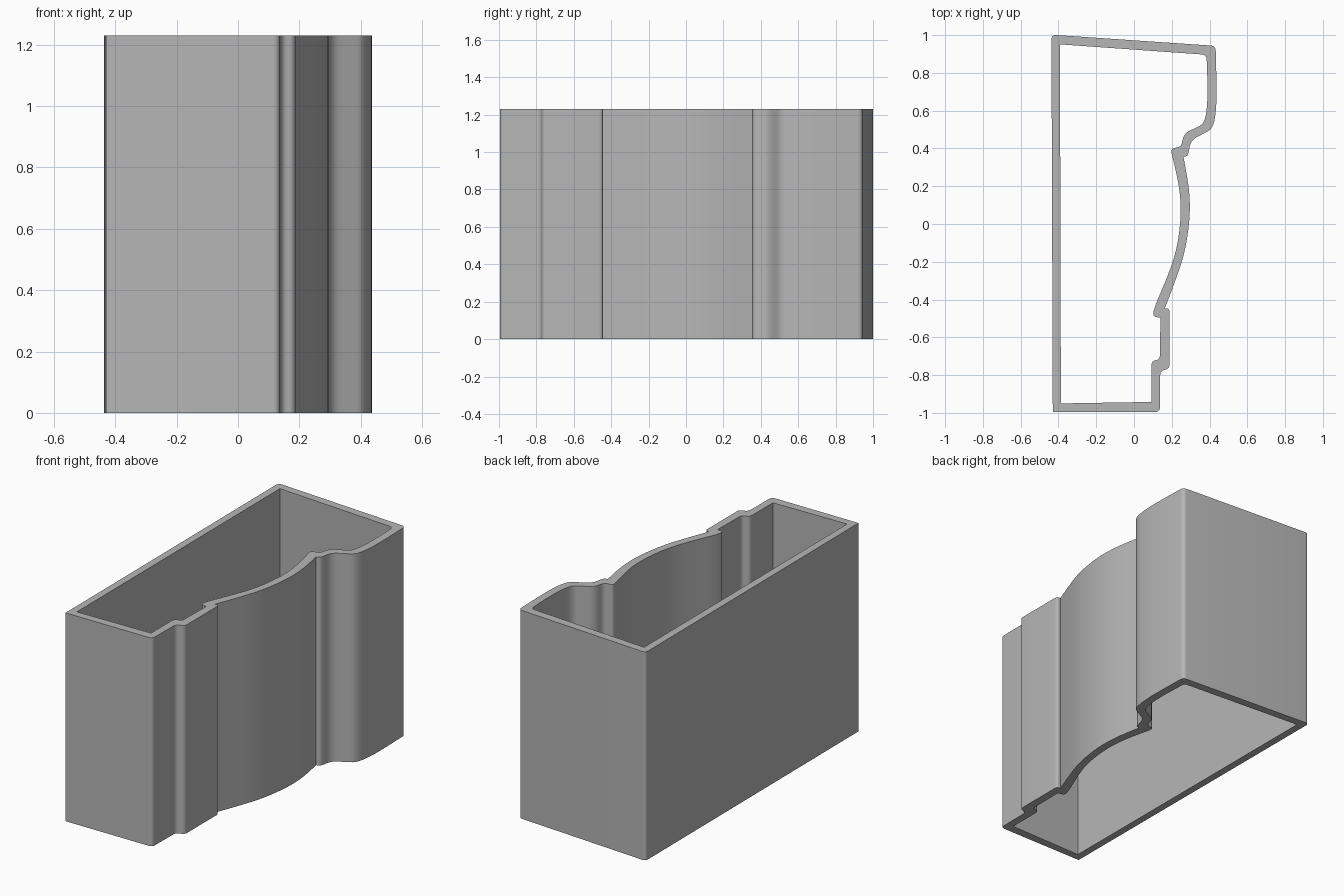
import bpy
import bmesh
import math
from mathutils import Vector

HEIGHT = 1.23
SHARP, TIGHT, FLOW = 0.0, 0.025, 1.0   # corner rounding radii
STEPS = 6

if "Cube" in bpy.data.objects:
    bpy.data.objects.remove(bpy.data.objects["Cube"], do_unlink=True)


def rounded_outline(runs):
    """Round each corner of a closed polygon; large radii blend into a curve."""
    corners = [(Vector(p), radius) for radius, points in runs for p in points]
    outline = []
    for i, (corner, radius) in enumerate(corners):
        before = corners[i - 1][0] - corner
        after = corners[(i + 1) % len(corners)][0] - corner
        if radius == SHARP:
            outline.append(corner)
            continue
        start = corner + before.normalized() * min(radius, before.length / 2)
        end = corner + after.normalized() * min(radius, after.length / 2)
        for step in range(STEPS + 1):
            t = step / STEPS
            point = start.lerp(corner, t).lerp(corner.lerp(end, t), t)
            if not outline or (point - outline[-1]).length > 0.001:
                outline.append(point)
    return outline


def add_loop(bm, outline):
    """Add a closed ring of edges at floor level."""
    verts = [bm.verts.new((p.x, p.y, 0)) for p in outline]
    return [bm.edges.new((v, verts[(i + 1) % len(verts)]))
            for i, v in enumerate(verts)]


# Outside of the wall, counter-clockwise from the front right corner
outer_runs = [
    (SHARP, [(-0.43, -0.995)]),
    (TIGHT, [(0.137, -0.995), (0.139, -0.776), (0.188, -0.768),
             (0.188, -0.447)]),
    (SHARP, [(0.163, -0.447)]),
    (FLOW, [(0.21, -0.325), (0.268, -0.16), (0.297, 0.03),
            (0.294, 0.18)]),
    (SHARP, [(0.262, 0.355)]),
    (FLOW, [(0.288, 0.362), (0.298, 0.44), (0.36, 0.475),
            (0.42, 0.505), (0.437, 0.62)]),
    (TIGHT, [(0.437, 0.75), (0.432, 0.943), (-0.437, 1.002)]),
]

# Inside of the wall, following the same moulding
inner_runs = [
    (SHARP, [(-0.387, -0.95), (0.092, -0.942)]),
    (TIGHT, [(0.092, -0.725), (0.137, -0.718)]),
    (SHARP, [(0.14, -0.497)]),
    (TIGHT, [(0.097, -0.488)]),
    (FLOW, [(0.112, -0.43), (0.16, -0.32), (0.222, -0.16),
            (0.25, 0.03), (0.243, 0.19)]),
    (TIGHT, [(0.193, 0.4), (0.25, 0.408)]),
    (FLOW, [(0.264, 0.48), (0.33, 0.51), (0.375, 0.535),
            (0.389, 0.64)]),
    (TIGHT, [(0.389, 0.75), (0.384, 0.896)]),
    (SHARP, [(-0.392, 0.951)]),
]

# Ring-shaped base face between both outlines, extruded to full height
bm = bmesh.new()
edges = add_loop(bm, rounded_outline(outer_runs))
edges += add_loop(bm, rounded_outline(inner_runs))
bmesh.ops.triangle_fill(bm, edges=edges, use_beauty=True)
extruded = bmesh.ops.extrude_face_region(
    bm, geom=bm.faces[:], use_keep_orig=True)
top_verts = [g for g in extruded["geom"] if isinstance(g, bmesh.types.BMVert)]
bmesh.ops.translate(bm, verts=top_verts, vec=(0, 0, HEIGHT))
bmesh.ops.recalc_face_normals(bm, faces=bm.faces[:])

mesh = bpy.data.meshes.new("moulded_wall")
bm.to_mesh(mesh)
bm.free()
wall = bpy.data.objects.new("moulded_wall", mesh)
bpy.context.collection.objects.link(wall)

# Single plain grey
grey = bpy.data.materials.new("plain_grey")
grey.use_nodes = True
grey.diffuse_color = (0.47, 0.47, 0.47, 1)
shader = grey.node_tree.nodes["Principled BSDF"]
shader.inputs["Base Color"].default_value = grey.diffuse_color
mesh.materials.append(grey)

# Smooth curves with crisp rims and steps
bpy.ops.object.select_all(action="DESELECT")
wall.select_set(True)
bpy.context.view_layer.objects.active = wall
bpy.ops.object.shade_smooth_by_angle(angle=math.radians(30))
